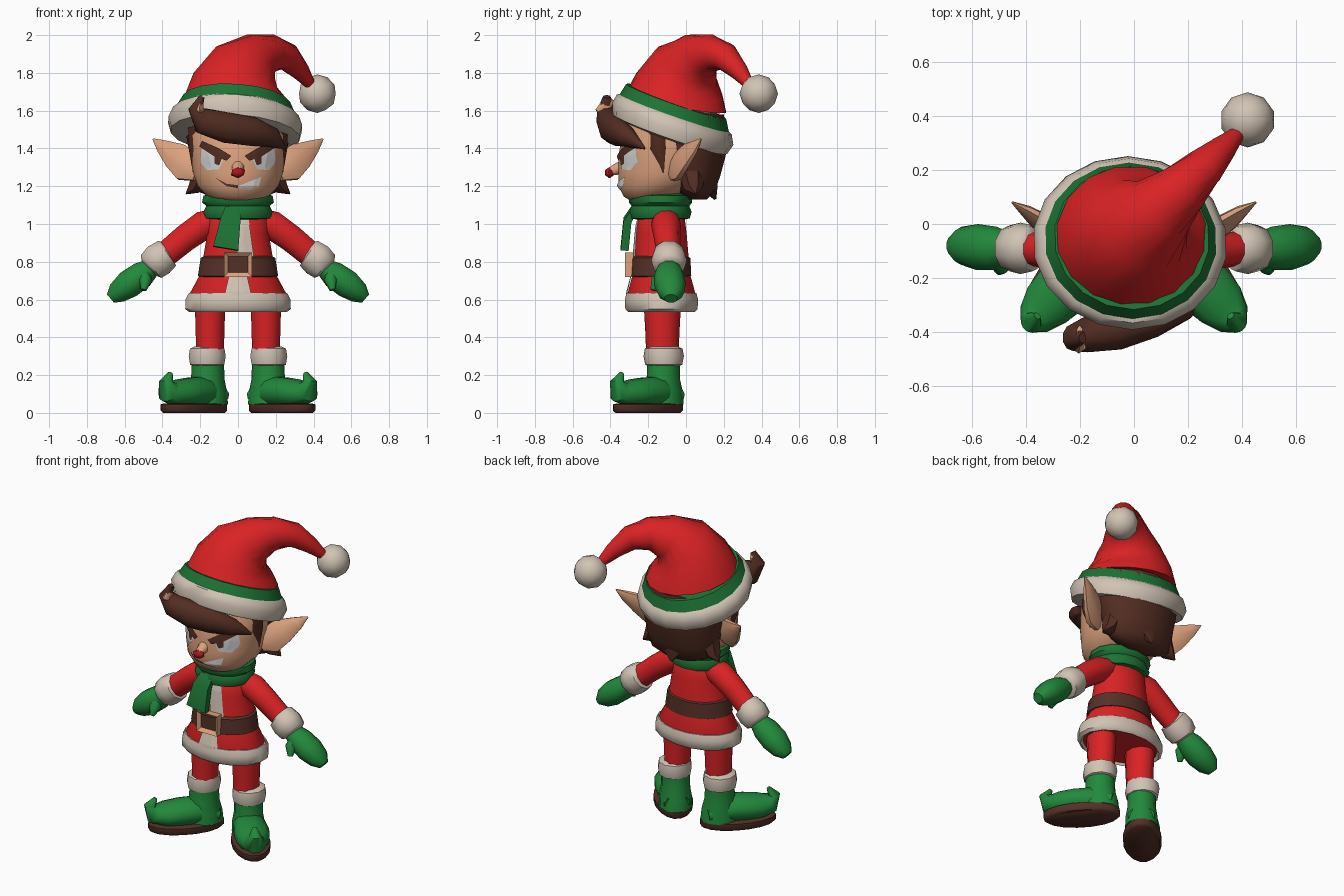
import bpy, bmesh, math
from mathutils import Vector, Matrix
from mathutils.bvhtree import BVHTree

if "Cube" in bpy.data.objects:
    bpy.data.objects.remove(bpy.data.objects["Cube"])


def material(name, rgb):
    m = bpy.data.materials.new(name)
    m.use_nodes = True
    m.diffuse_color = (*rgb, 1)
    bsdf = m.node_tree.nodes["Principled BSDF"]
    bsdf.inputs["Base Color"].default_value = (*rgb, 1)
    bsdf.inputs["Roughness"].default_value = 0.9
    return m


RED = material("red cloth", (0.70, 0.016, 0.018))
GREEN = material("green felt", (0.016, 0.25, 0.045))
DARK_GREEN = material("dark green knit", (0.012, 0.17, 0.035))
FUR = material("cream fur", (0.64, 0.55, 0.46))
SKIN = material("skin", (0.72, 0.36, 0.21))
HAIR = material("brown hair", (0.085, 0.026, 0.016))
LEATHER = material("brown leather", (0.09, 0.03, 0.02))
WHITE = material("eye white", (0.65, 0.66, 0.65))
NOSE = material("nose red", (0.42, 0.008, 0.012))


def finish(name, bm, mats, angle=50):
    bmesh.ops.recalc_face_normals(bm, faces=bm.faces)
    me = bpy.data.meshes.new(name)
    bm.to_mesh(me)
    bm.free()
    for m in mats:
        me.materials.append(m)
    ob = bpy.data.objects.new(name, me)
    bpy.context.collection.objects.link(ob)
    bpy.ops.object.select_all(action='DESELECT')
    ob.select_set(True)
    bpy.context.view_layer.objects.active = ob
    bpy.ops.object.shade_smooth_by_angle(angle=math.radians(angle))
    return ob


def loft(name, rings, mat, sides=12, ref=(0, 1, 0), normal=None, caps=True, matrix=None):
    """Skin ellipses (x, y, z, ra, rb) along a path; rb lies along ref."""
    bm = bmesh.new()
    pts = [Vector(r[:3]) for r in rings]
    loops = []
    for i, r in enumerate(rings):
        n = Vector(normal) if normal else pts[min(i + 1, len(pts) - 1)] - pts[max(i - 1, 0)]
        n.normalize()
        v = Vector(ref)
        v = (v - n * v.dot(n)).normalized()
        u = v.cross(n)
        ring = []
        for k in range(sides):
            a = 2 * math.pi * (k + 0.5) / sides
            ring.append(bm.verts.new(pts[i] + u * r[3] * math.cos(a) + v * r[4] * math.sin(a)))
        loops.append(ring)
    for a, b in zip(loops, loops[1:]):
        for k in range(sides):
            j = (k + 1) % sides
            bm.faces.new((a[k], a[j], b[j], b[k]))
    if caps:
        bm.faces.new(loops[0])
        bm.faces.new(loops[-1])
    if matrix:
        bm.transform(matrix)
    return finish(name, bm, [mat])


def stack(name, rings, mat, cx=0, cy=0, **kw):
    """Upright loft from (z, rx, ry) or (z, rx, ry, cy) rings."""
    full = [(cx, r[3] if len(r) > 3 else cy, r[0], r[1], r[2]) for r in rings]
    return loft(name, full, mat, normal=(0, 0, 1), **kw)


def ball(name, loc, scale, mat, detail=2):
    bm = bmesh.new()
    bmesh.ops.create_icosphere(bm, subdivisions=detail, radius=1)
    bm.transform(Matrix.Translation(loc) @ Matrix.Diagonal((*scale, 1)))
    return finish(name, bm, [mat])


def plate(name, outline, target, mat, lift=0.006):
    """Thin patch drawn in x, z and wrapped onto the front of a part."""
    tree = BVHTree.FromObject(target, bpy.context.evaluated_depsgraph_get())
    bm = bmesh.new()
    bm.faces.new([bm.verts.new((x, 0, z)) for x, z in outline])
    bmesh.ops.triangulate(bm, faces=bm.faces)
    bmesh.ops.subdivide_edges(bm, edges=bm.edges, cuts=3, use_grid_fill=True)
    for v in bm.verts:
        hit = tree.ray_cast(Vector((v.co.x, -2, v.co.z)), Vector((0, 1, 0)))[0]
        if hit:
            v.co.y = hit.y - lift
    bm.normal_update()
    if sum(f.normal.y for f in bm.faces) > 0:
        bmesh.ops.reverse_faces(bm, faces=bm.faces)
    me = bpy.data.meshes.new(name)
    bm.to_mesh(me)
    bm.free()
    me.materials.append(mat)
    ob = bpy.data.objects.new(name, me)
    bpy.context.collection.objects.link(ob)
    return ob


def flip(rings, s):
    return [(r[0] * s, *r[1:]) for r in rings]


# Head, nose and face
head = stack("head", [(1.12, .09, .08, -.21), (1.145, .16, .14, -.19), (1.20, .215, .215, -.145),
                      (1.27, .24, .25, -.11), (1.36, .25, .26, -.10), (1.47, .26, .25, -.09),
                      (1.6, .22, .2, -.07)], SKIN, sides=24)
loft("nose_bridge", [(0, -.32, 1.31, .04, .04), (0, -.38, 1.285, .03, .03), (0, -.41, 1.275, .02, .02)],
     SKIN, sides=8, ref=(1, 0, 0))
ball("nose_tip", (0, -.405, 1.272), (.042, .028, .03), NOSE, 1)
plate("teeth", [(-.01, 1.195), (.06, 1.18), (.11, 1.2), (.125, 1.25), (.06, 1.225)], head, WHITE)
plate("mouth_line", [(-.12, 1.245), (-.06, 1.2), (0, 1.19), (0, 1.205), (-.06, 1.213)], head, LEATHER)
for side, s in (("left", 1), ("right", -1)):
    def mirror2(points):
        return [(x * s, z) for x, z in points]
    plate(side + "_eye", mirror2([(.075, 1.35), (.19, 1.41), (.2, 1.33), (.165, 1.285), (.1, 1.29)]),
          head, WHITE, .004)
    plate(side + "_pupil", mirror2([(.08, 1.36), (.125, 1.37), (.125, 1.32), (.1, 1.31)]),
          head, LEATHER, .006)
    plate(side + "_eyebrow", mirror2([(.035, 1.36), (.06, 1.335), (.13, 1.36), (.205, 1.41),
                                      (.19, 1.44), (.1, 1.40)]), head, HAIR, .009)
    loft(side + "_ear", flip([(.21, -.07, 1.28, .06, .03), (.27, -.04, 1.31, .095, .04),
                              (.33, 0, 1.36, .08, .03), (.40, .05, 1.41, .04, .02),
                              (.45, .08, 1.45, .004, .004)], s), SKIN, sides=8)
    loft(side + "_sideburn", flip([(.225, -.14, 1.52, .045, .06), (.235, -.14, 1.4, .03, .05),
                                   (.235, -.12, 1.27, .004, .006)], s), HAIR, sides=6)
    loft(side + "_hair_tuft", flip([(.19, .03, 1.27, .06, .07), (.23, .04, 1.19, .04, .05),
                                    (.275, .05, 1.16, .004, .004)], s), HAIR, sides=6)

# Hair
stack("back_hair", [(1.13, .12, .05, .06), (1.17, .21, .10, .05), (1.25, .24, .15, .03),
                    (1.36, .26, .19, .02), (1.46, .28, .21, .01), (1.58, .26, .22, -.02)], HAIR, sides=14)
loft("nape_tuft", [(0, .1, 1.28, .1, .07), (0, .13, 1.19, .07, .04), (0, .155, 1.13, .006, .006)],
     HAIR, sides=6)
loft("forelock", [(-.19, -.42, 1.675, .015, .02), (-.225, -.42, 1.61, .04, .05),
                  (-.18, -.41, 1.545, .075, .065), (-.06, -.39, 1.51, .085, .075),
                  (.07, -.36, 1.49, .08, .06), (.18, -.31, 1.46, .055, .05),
                  (.25, -.22, 1.40, .006, .006)], HAIR, sides=10)
loft("forelock_curl", [(-.2, -.40, 1.665, .012, .03), (-.205, -.44, 1.6, .03, .04),
                       (-.23, -.42, 1.53, .008, .01)], SKIN, sides=6)

# Hat, leaning back and to its left
tilt = (.07, .35, 1)
loft("hat_brim", [(-.015, -.09, 1.465, .29, .27), (-.015, -.085, 1.475, .345, .32),
                  (-.015, -.07, 1.53, .36, .34), (-.012, -.062, 1.58, .338, .322),
                  (-.01, -.06, 1.60, .30, .28)], FUR, sides=18, normal=tilt)
loft("hat_band", [(-.012, -.062, 1.585, .322, .307), (-.008, -.052, 1.65, .288, .28)],
     DARK_GREEN, sides=18, normal=tilt)
loft("hat_crown", [(-.008, -.052, 1.645, .282, .274), (0, -.035, 1.73, .25, .24),
                   (.035, -.005, 1.82, .195, .19), (.10, .055, 1.88, .135, .135),
                   (.18, .13, 1.905, .10, .10), (.26, .21, 1.885, .075, .075),
                   (.33, .28, 1.81, .05, .05), (.39, .34, 1.73, .025, .025)], RED, sides=16)
ball("pompom", (.42, .385, 1.69), (.102, .102, .102), FUR)

# Coat with fur trim
coat = stack("coat", [(.55, .25, .17), (.62, .265, .185), (.73, .205, .155), (.83, .185, .145),
                      (.95, .165, .135), (1.03, .165, .125), (1.08, .11, .09)], RED, cy=-.13, sides=20)
stack("hem_fur", [(.56, .24, .165), (.535, .265, .18), (.55, .285, .195), (.60, .283, .198),
                  (.635, .265, .188), (.635, .24, .165)], FUR, cy=-.13, sides=16, caps=False)
plate("upper_coat_trim", [(-.03, 1.04), (.055, 1.04), (.085, .82), (.0, .82)], coat, FUR, .009)
plate("lower_coat_trim", [(-.045, .74), (.045, .74), (.075, .61), (-.075, .61)], coat, FUR, .009)
stack("belt", [(.72, .205, .155), (.725, .215, .165), (.82, .2, .16), (.83, .18, .145)],
      LEATHER, cy=-.135, sides=20)
bm = bmesh.new()
bmesh.ops.create_cube(bm, size=1)
bm.transform(Matrix.Translation((0, -.30, .785)) @ Matrix.Diagonal((.15, .045, .13, 1)))
front = [f for f in bm.faces if f.normal.y < -.9]
bmesh.ops.inset_region(bm, faces=front, thickness=.032)
front[0].material_index = 1
bmesh.ops.translate(bm, verts=front[0].verts, vec=(0, .018, 0))
finish("buckle", bm, [SKIN, LEATHER], 30)

# Scarf
stack("scarf", [(1.02, .12, .11), (1.03, .175, .155), (1.065, .188, .165), (1.095, .172, .152),
                (1.115, .195, .168), (1.15, .188, .164), (1.165, .13, .12)], DARK_GREEN, cy=-.135, sides=14)
loft("scarf_tail", [(-.025, -.275, 1.08, .06, .02), (-.04, -.31, 1.02, .075, .03),
                    (-.065, -.325, .87, .095, .03)], DARK_GREEN, sides=4)

for side, s in (("left", 1), ("right", -1)):
    # Arms and mittens
    loft(side + "_sleeve", flip([(.10, -.11, 1.03, .06, .07), (.18, -.105, .995, .08, .08),
                                 (.28, -.10, .925, .075, .07), (.40, -.09, .825, .07, .062)], s), RED, sides=10)
    loft(side + "_wrist_fur", flip([(.365, -.09, .85, .06, .06), (.375, -.09, .845, .085, .085),
                                    (.42, -.09, .81, .095, .095), (.46, -.09, .775, .085, .085),
                                    (.47, -.09, .765, .06, .06)], s), FUR, sides=10)
    loft(side + "_mitten", flip([(.45, -.09, .775, .05, .055), (.51, -.09, .73, .075, .08),
                                 (.58, -.085, .68, .078, .085), (.64, -.08, .635, .06, .07),
                                 (.675, -.08, .605, .03, .035)], s), GREEN, sides=10)
    loft(side + "_thumb", flip([(.50, -.12, .74, .035, .035), (.49, -.155, .70, .035, .035),
                                (.50, -.175, .65, .015, .015)], s), GREEN, sides=8, ref=(1, 0, 0))
    # Legs
    stack(side + "_leg", [(.28, .075, .085), (.42, .08, .09), (.6, .085, .1)], RED, cx=.148 * s, cy=-.125, sides=10)
    stack(side + "_ankle_fur", [(.245, .07, .075), (.255, .095, .098), (.30, .103, .107), (.34, .096, .1),
                                (.352, .07, .075)], FUR, cx=.163 * s, cy=-.118, sides=10)
    # Boots, toes turned outward
    turn = Matrix.Translation((.16 * s, -.12, 0)) @ Matrix.Rotation(math.radians(42 * s), 4, 'Z')
    stack(side + "_sole", [(0, .105, .215), (.012, .115, .23), (.045, .115, .23), (.05, .1, .21)],
          LEATHER, cy=-.11, sides=16, matrix=turn)
    stack(side + "_boot_shaft", [(.045, .1, .115), (.11, .098, .108), (.18, .086, .09), (.26, .086, .088)],
          GREEN, sides=12, matrix=turn)
    loft(side + "_boot_toe", [(0, .08, .09, .05, .08), (0, -.05, .11, .085, .098), (0, -.15, .108, .08, .108),
                              (0, -.24, .105, .072, .1), (0, -.305, .115, .065, .07), (0, -.33, .165, .035, .04),
                              (0, -.295, .21, .012, .014)], GREEN, sides=12, ref=(1, 0, 0), matrix=turn)
